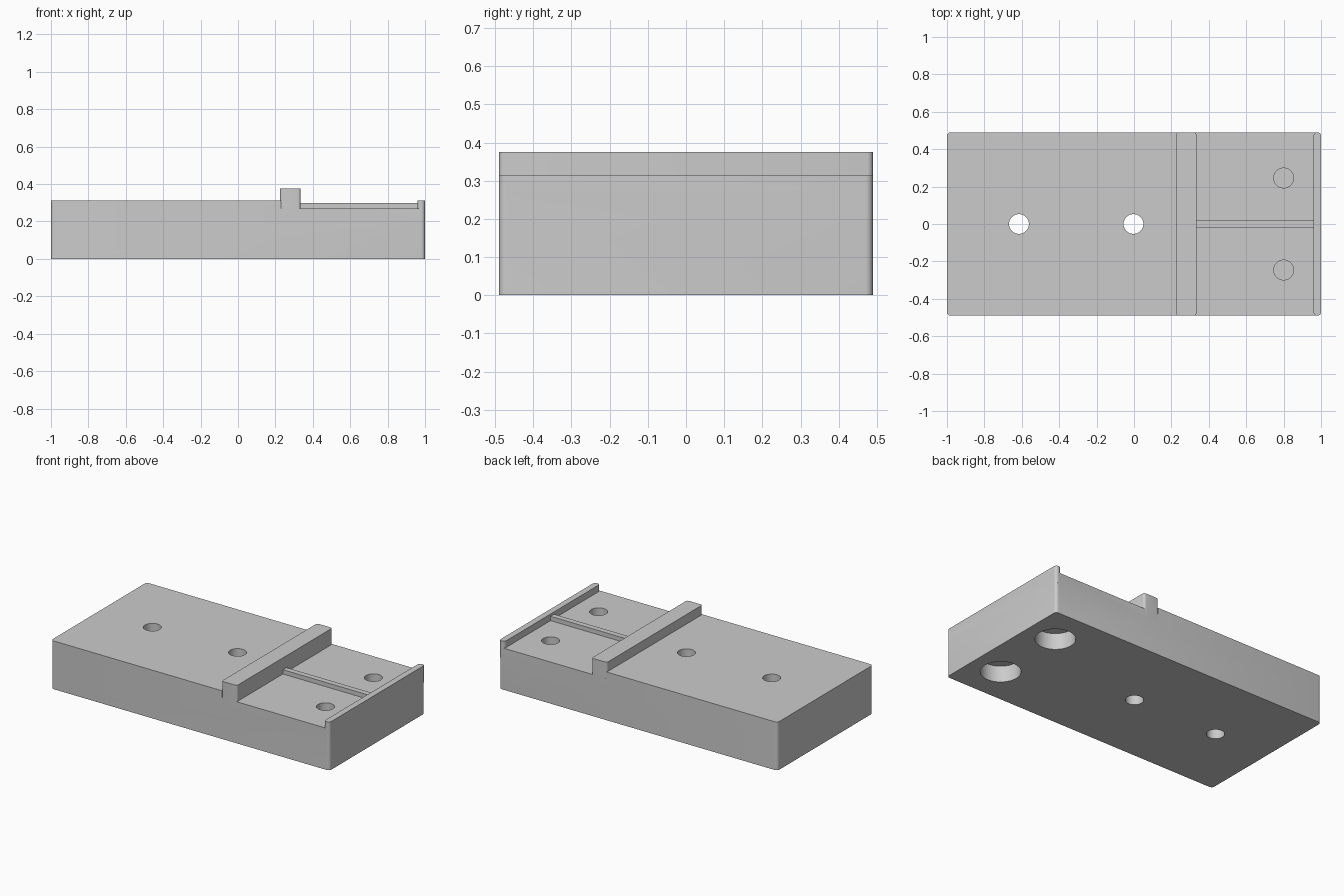
import bpy, bmesh, math
from mathutils import Matrix

old = bpy.data.objects.get("Cube")
if old:
    bpy.data.objects.remove(old, do_unlink=True)

grey = bpy.data.materials.new("plain_grey")
grey.use_nodes = True
colour = (0.6, 0.6, 0.6, 1)
grey.diffuse_color = colour
grey.node_tree.nodes["Principled BSDF"].inputs["Base Color"].default_value = colour


def finish(name, bm):
    mesh = bpy.data.meshes.new(name)
    bm.to_mesh(mesh)
    bm.free()
    mesh.materials.append(grey)
    obj = bpy.data.objects.new(name, mesh)
    bpy.context.collection.objects.link(obj)
    return obj


def block(name, x0, x1, half_y, z0, z1, radius=0.0, right_corners=True):
    """Box between two x and two z values, with rounded vertical edges."""
    bm = bmesh.new()
    bmesh.ops.create_cube(bm, size=1)
    for v in bm.verts:
        v.co.x = x1 if v.co.x > 0 else x0
        v.co.y = math.copysign(half_y, v.co.y)
        v.co.z = z1 if v.co.z > 0 else z0
    if radius:
        edges = [e for e in bm.edges
                 if abs(e.verts[0].co.z - e.verts[1].co.z) > 0.01
                 and (right_corners or e.verts[0].co.x == x0)]
        bmesh.ops.bevel(bm, geom=edges, offset=radius, segments=5,
                        profile=0.5, affect='EDGES')
    return finish(name, bm)


def drill(name, x, y, radius, z0, z1):
    bm = bmesh.new()
    bmesh.ops.create_cone(bm, cap_ends=True, segments=48, radius1=radius,
                          radius2=radius, depth=z1 - z0,
                          matrix=Matrix.Translation((x, y, (z0 + z1) / 2)))
    return finish(name, bm)


def combine(target, tool, operation):
    mod = target.modifiers.new(operation, 'BOOLEAN')
    mod.operation = operation
    mod.solver = 'EXACT'
    mod.object = tool
    bpy.context.view_layer.objects.active = target
    bpy.ops.object.modifier_apply(modifier=mod.name)
    bpy.data.objects.remove(tool, do_unlink=True)


HALF, FLOOR, DECK, CORNER = 0.49, 0.27, 0.313, 0.02

# Base slab with the raised deck, cross ridge, end lip and divider rib
body = block("mounting_block", -1, 1, HALF, 0, FLOOR, CORNER)
for part in (
    block("deck", -1, 0.23, HALF, 0.2, DECK, CORNER, False),
    block("cross_ridge", 0.225, 0.335, HALF, 0.2, 0.375, CORNER * 0.75),
    block("end_lip", 0.96, 1, HALF, 0.2, DECK, CORNER * 0.95),
    block("divider_rib", 0.3, 0.98, 0.018, 0.2, 0.298),
):
    combine(body, part, 'UNION')

# Through holes along the centre line
for x in (-0.615, -0.003):
    combine(body, drill("through_hole", x, 0, 0.053, -0.1, 0.5), 'DIFFERENCE')

# Blind screw holes above wide counterbores
for side in (-1, 1):
    y = side * 0.246
    combine(body, drill("screw_hole", 0.8, y, 0.053, 0.12, 0.5), 'DIFFERENCE')
    combine(body, drill("counterbore", 0.8, y, 0.118, -0.1, 0.105), 'DIFFERENCE')

bpy.ops.object.select_all(action='DESELECT')
body.select_set(True)
bpy.context.view_layer.objects.active = body
bpy.ops.object.shade_smooth_by_angle(angle=math.radians(30))
